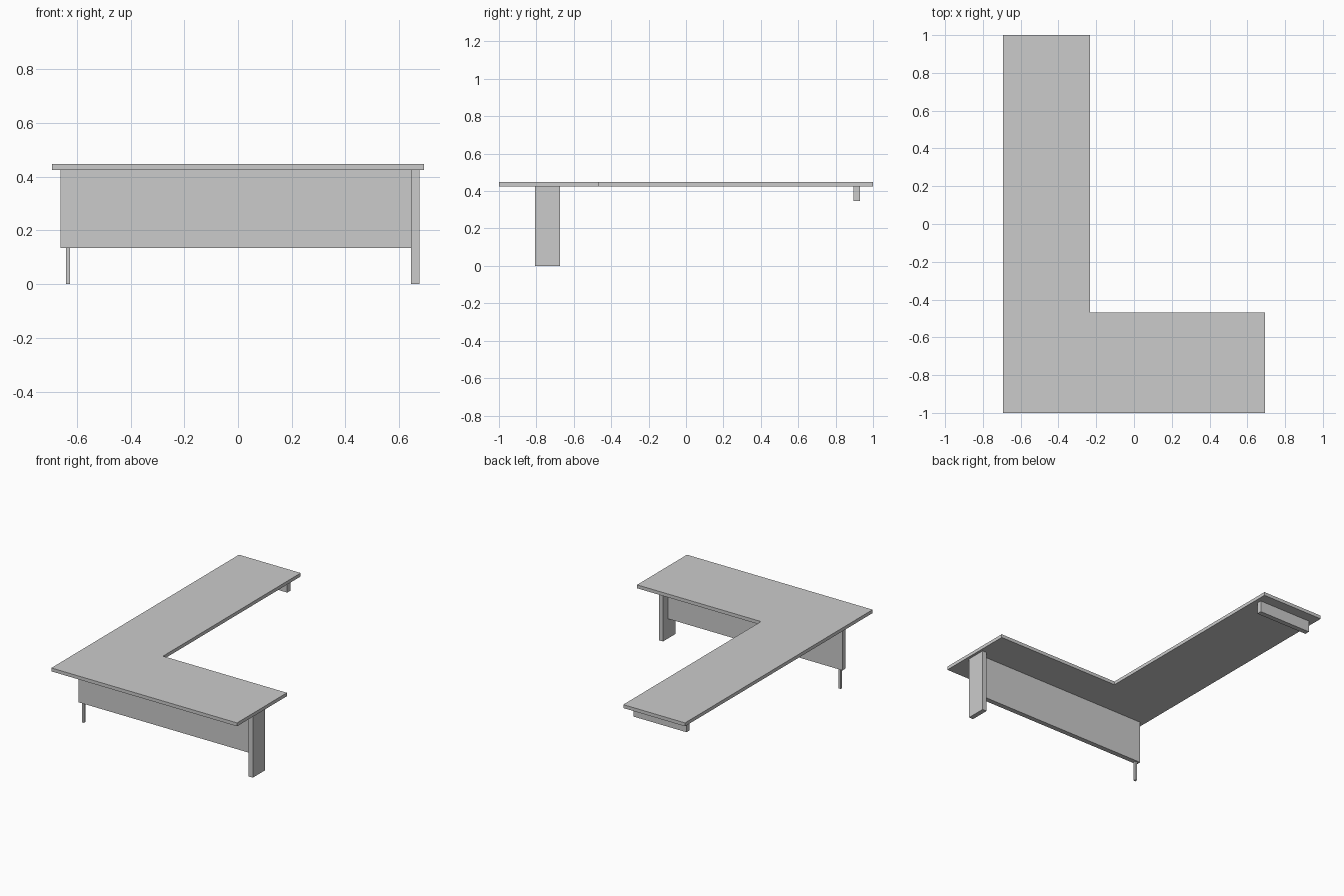
import bpy
import bmesh

if "Cube" in bpy.data.objects:
    bpy.data.objects.remove(bpy.data.objects["Cube"])


def prism(name, outline, z0, z1):
    """Extrude a flat xy outline from z0 up to z1."""
    bm = bmesh.new()
    base = bm.faces.new([bm.verts.new((x, y, z0)) for x, y in outline])
    ext = bmesh.ops.extrude_face_region(bm, geom=[base])
    for v in ext["geom"]:
        if isinstance(v, bmesh.types.BMVert):
            v.co.z = z1
    bmesh.ops.recalc_face_normals(bm, faces=bm.faces)
    mesh = bpy.data.meshes.new(name)
    bm.to_mesh(mesh)
    bm.free()
    obj = bpy.data.objects.new(name, mesh)
    bpy.context.collection.objects.link(obj)
    return obj


def box(name, x0, x1, y0, y1, z0, z1):
    return prism(name, [(x0, y0), (x1, y0), (x1, y1), (x0, y1)], z0, z1)


UNDERSIDE = 0.425

# L-shaped desk top
prism("desk_top", [(-0.693, -1), (0.693, -1), (0.693, -0.468),
                   (-0.232, -0.468), (-0.232, 1), (-0.693, 1)],
      UNDERSIDE, 0.448)

# Modesty panel hanging under the front wing
box("modesty_panel", -0.66, 0.644, -0.76, -0.726, 0.134, UNDERSIDE)

# Wide slab leg at the right end
box("slab_leg", 0.644, 0.676, -0.807, -0.675, 0, UNDERSIDE)

# Thin post below the left end of the panel
box("corner_post", -0.64, -0.625, -0.7505, -0.7355, 0, 0.134)

# Short rail under the far end of the side wing
box("end_rail", -0.655, -0.26, 0.896, 0.93, 0.348, UNDERSIDE)
